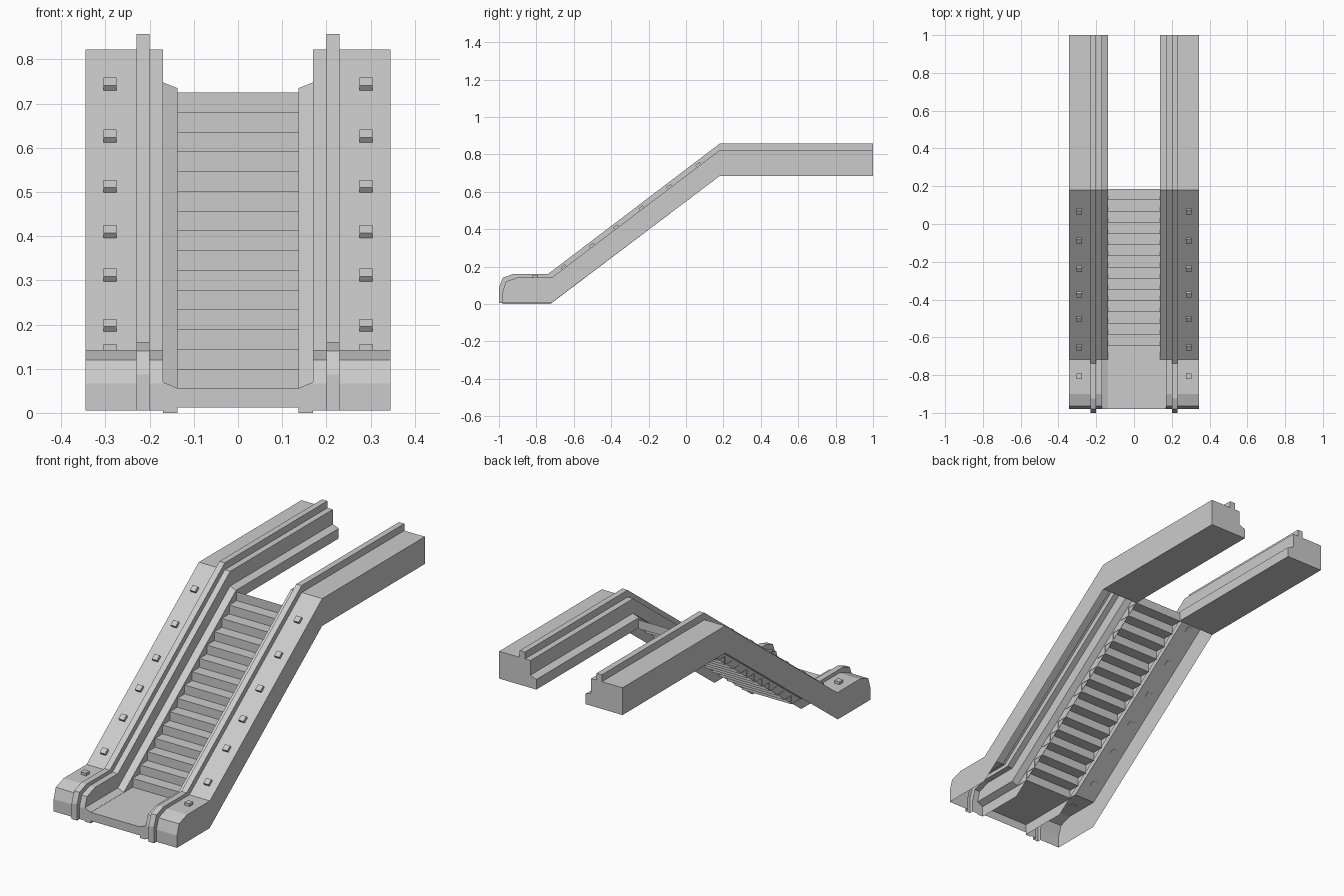
import bpy, bmesh, math
from mathutils import Matrix

if "Cube" in bpy.data.objects:
    bpy.data.objects.remove(bpy.data.objects["Cube"])

grey = bpy.data.materials.new("light_grey")
grey.diffuse_color = (0.6, 0.6, 0.6, 1)
grey.use_nodes = True
grey.node_tree.nodes["Principled BSDF"].inputs["Base Color"].default_value = grey.diffuse_color


def finish(name, bm, mirror=False):
    me = bpy.data.meshes.new(name)
    bm.to_mesh(me)
    bm.free()
    me.materials.append(grey)
    ob = bpy.data.objects.new(name, me)
    bpy.context.collection.objects.link(ob)
    if mirror:
        ob.modifiers.new("mirror", 'MIRROR')
    return ob


# Side paths (y, z), all with the same seven stations from front to back
F = -0.98
deck = [(F, .005), (F, .067), (-.963, .12), (-.90, .142), (-.717, .142), (.18, .822), (1, .822)]
rail = [(-1, .005), (-1, .087), (-.98, .14), (-.925, .16), (-.738, .16), (.18, .857), (1, .857)]
skirt_hi = [(F, 0), (F, .03), (F, .07), (-.90, .07), (-.717, .07), (.18, .748), (1, .748)]
skirt_lo = [(F, 0), (F, .03), (F, .056), (-.90, .056), (-.717, .056), (.18, .735), (1, .735)]
base_out = [(F, .005), (-.96, .005), (-.94, .005), (-.90, .005), (-.72, .005), (.18, .684), (1, .684)]
base_in = [(F, 0), (-.96, 0), (-.94, 0), (-.90, 0), (-.725, 0), (.18, .684), (1, .684)]

# Balustrade: cross-section columns lofted along the stations, open underneath the slope
columns = [(.345, base_out), (.345, deck), (.23, deck), (.23, rail), (.20, rail),
           (.20, deck), (.17, deck), (.17, skirt_hi), (.137, skirt_lo), (.137, base_in)]
bm = bmesh.new()
grid = [[bm.verts.new((x, y, z)) for y, z in path] for x, path in columns]
for a, b in zip(grid, grid[1:]):
    for j in range(6):
        bm.faces.new((a[j], a[j + 1], b[j + 1], b[j]))
bm.faces.new([c[6] for c in reversed(grid)])                              # end cap
bm.faces.new((grid[0][5], grid[-1][5], grid[-1][6], grid[0][6]))          # upper underside
bmesh.ops.remove_doubles(bm, verts=bm.verts, dist=1e-5)
finish("balustrade", bm, mirror=True)

# Steps: landing plate and fifteen risers as one folded sheet
RISE, RUN = 0.0447, 0.0593
profile = [(F + .001, .012), (F + .001, .055)]
for i in range(15):
    y = -.645 + i * RUN
    profile += [(y, .055 + i * RISE), (y, .055 + (i + 1) * RISE)]
bm = bmesh.new()
rows = [[bm.verts.new((x, y, z)) for x in (-.139, .139)] for y, z in profile]
for p, q in zip(rows, rows[1:]):
    bm.faces.new((p[0], p[1], q[1], q[0]))
finish("steps", bm)

# Deck studs: small blocks lying on the deck surface
slope = math.atan2(.68, .897)
bm = bmesh.new()
for y in (-.807, -.65, -.50, -.37, -.235, -.085, .07):
    on_slope = y > -.717
    z = .142 + (max(0, y + .717) * .68 / .897)
    m = (Matrix.Translation((.2895, y, z)) @ Matrix.Rotation(slope if on_slope else 0, 4, 'X')
         @ Matrix.Translation((0, 0, .006)) @ Matrix.Diagonal((.029, .029, .016, 1)))
    bmesh.ops.create_cube(bm, size=1, matrix=m)
finish("deck_studs", bm, mirror=True)
